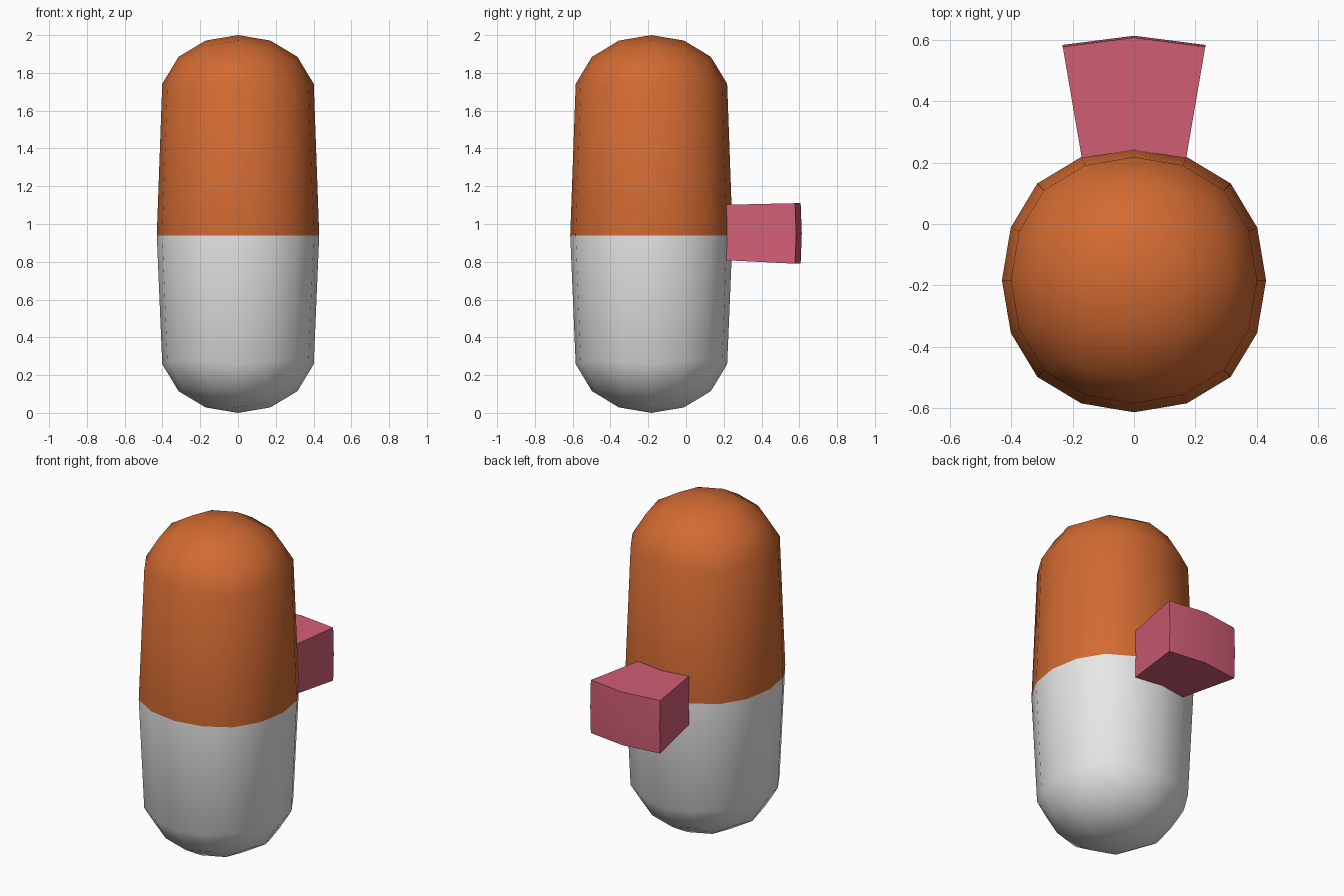
import bpy, bmesh, math

if "Cube" in bpy.data.objects:
    bpy.data.objects.remove(bpy.data.objects["Cube"])


def material(name, rgb):
    m = bpy.data.materials.new(name)
    m.diffuse_color = (*rgb, 1)
    m.use_nodes = True
    m.node_tree.nodes["Principled BSDF"].inputs["Base Color"].default_value = m.diffuse_color
    return m


orange = material("orange", (0.64, 0.145, 0.032))
white = material("white", (0.8, 0.8, 0.8))
pink = material("pink", (0.64, 0.112, 0.178))

RADIUS, SPLIT, HEIGHT, BODY_Y = 0.43, 0.94, 2.0, -0.183

# Capsule body: a subdivided cube, its two halves pulled apart from the equator
bpy.ops.mesh.primitive_cube_add(size=2)
body = bpy.context.object
body.name = "capsule_body"
sub = body.modifiers.new("round", "SUBSURF")
sub.levels = 2
sub.use_limit_surface = False
bpy.ops.object.modifier_apply(modifier=sub.name)

mesh = body.data
scale = RADIUS / max(v.co.x for v in mesh.vertices)
for v in mesh.vertices:
    v.co *= scale
    v.co.y += BODY_Y
    if v.co.z > 0.001:
        v.co.z += HEIGHT - RADIUS
    elif v.co.z < -0.001:
        v.co.z += RADIUS
    else:
        v.co.z = SPLIT

# Orange upper half, white lower half
mesh.materials.append(orange)
mesh.materials.append(white)
for p in mesh.polygons:
    p.material_index = 0 if p.center.z > SPLIT else 1
bpy.ops.object.shade_smooth()

# Back block: flared box with a gently bulging outer face
bm = bmesh.new()


def grid(half_w, z_mid, half_h, y_mid, side_drop, row_drop):
    return [[bm.verts.new((i * half_w,
                           y_mid - side_drop * abs(i) - row_drop * abs(j),
                           z_mid + j * half_h))
             for i in (-1, 0, 1)] for j in (-1, 0, 1)]


inner = grid(0.17, 0.955, 0.147, 0.242, 0.025, 0.002)
outer = grid(0.232, 0.95, 0.16, 0.613, 0.03, 0.006)
for g in (inner, outer):
    for j in (0, 1):
        for i in (0, 1):
            bm.faces.new((g[j][i], g[j][i + 1], g[j + 1][i + 1], g[j + 1][i]))
rim = [(0, 0), (0, 1), (0, 2), (1, 2), (2, 2), (2, 1), (2, 0), (1, 0)]
for (a, b), (c, d) in zip(rim, rim[1:] + rim[:1]):
    bm.faces.new((inner[a][b], inner[c][d], outer[c][d], outer[a][b]))
bmesh.ops.recalc_face_normals(bm, faces=bm.faces)

block_mesh = bpy.data.meshes.new("back_block")
bm.to_mesh(block_mesh)
bm.free()
block_mesh.materials.append(pink)
block = bpy.data.objects.new("back_block", block_mesh)
bpy.context.collection.objects.link(block)
bpy.ops.object.select_all(action="DESELECT")
block.select_set(True)
bpy.context.view_layer.objects.active = block
bpy.ops.object.shade_smooth_by_angle(angle=math.radians(35))
